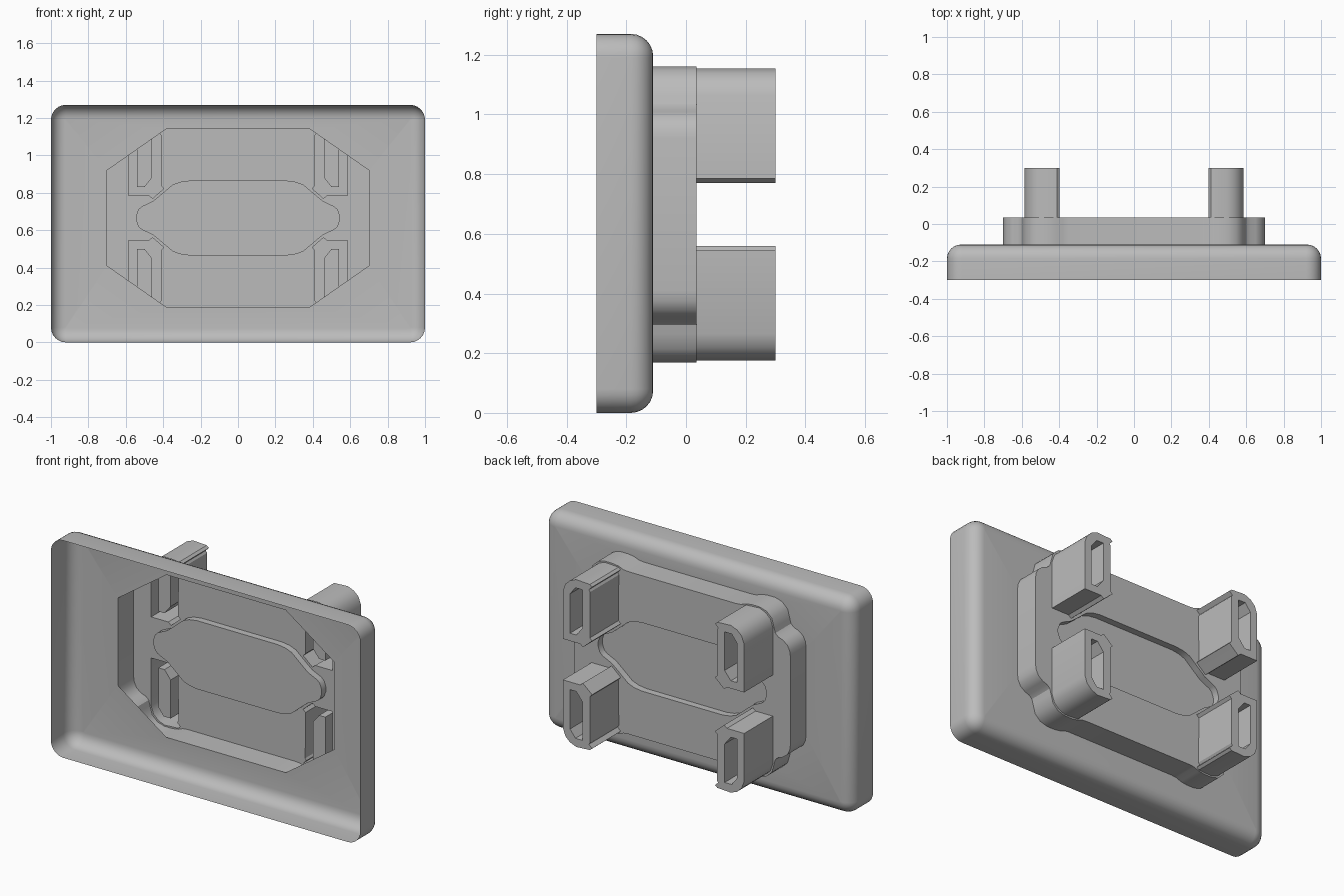
import bpy, bmesh, math

old = bpy.data.objects.get("Cube")
if old:
    bpy.data.objects.remove(old, do_unlink=True)

MID = 0.665          # height of the raised base's centre line
FRONT, PANEL, FLOOR, TIP = -0.30, -0.11, 0.035, 0.30

grey = bpy.data.materials.new("plain grey")
grey.use_nodes = True
colour = (0.5, 0.5, 0.5, 1)
grey.diffuse_color = colour
grey.node_tree.nodes["Principled BSDF"].inputs["Base Color"].default_value = colour


def ccw(pts):
    area = sum(a[0] * b[1] - b[0] * a[1] for a, b in zip(pts, pts[1:] + pts[:1]))
    return pts if area > 0 else pts[::-1]


def place(pts, sx=1, sz=1):
    """Mirror a quarter profile and lift it to the centre line."""
    return ccw([(sx * x, MID + sz * z) for x, z in pts])


def four_way(quarter):
    """Full outline from one quarter, listed from top centre to the side."""
    right = quarter + [(x, -z) for x, z in reversed(quarter)]
    return place(right + [(-x, z) for x, z in reversed(right)])


def rounded_rect(hx, hz, cz, r, steps=6):
    pts = []
    for k, (sx, sz) in enumerate([(1, 1), (-1, 1), (-1, -1), (1, -1)]):
        for i in range(steps + 1):
            a = math.pi / 2 * (k + i / steps)
            pts.append((sx * (hx - r) + r * math.cos(a), cz + sz * (hz - r) + r * math.sin(a)))
    return pts


def ring(bm, pts, y):
    return [bm.verts.new((x, y, z)) for x, z in pts]


def bridge(bm, a, b):
    n = len(a)
    for i in range(n):
        j = (i + 1) % n
        bm.faces.new((a[i], b[i], b[j], a[j]))


def fill(bm, *loops):
    """Flat panel facing the back; the first loop is its rim, the rest are holes."""
    edges = []
    for loop in loops:
        for a, b in zip(loop, loop[1:] + loop[:1]):
            edges.append(bm.edges.get((a, b)) or bm.edges.new((a, b)))
    made = bmesh.ops.triangle_fill(bm, use_beauty=True, edges=edges, normal=(0, 1, 0))
    for f in made["geom"]:
        if isinstance(f, bmesh.types.BMFace):
            f.normal_update()
            if f.normal.y < 0:
                f.normal_flip()


def finish(bm, name):
    mesh = bpy.data.meshes.new(name)
    bm.to_mesh(mesh)
    bm.free()
    mesh.materials.append(grey)
    obj = bpy.data.objects.new(name, mesh)
    bpy.context.collection.objects.link(obj)
    bpy.ops.object.select_all(action="DESELECT")
    obj.select_set(True)
    bpy.context.view_layer.objects.active = obj
    bpy.ops.object.shade_smooth_by_angle(angle=math.radians(32))


# Outlines, each as one quarter measured from the centre line
opening = four_way([(0.385, 0.475), (0.70, 0.255)])
base_outline = four_way([(0.35, 0.475), (0.38, 0.478), (0.41, 0.49), (0.45, 0.496), (0.50, 0.496),
                         (0.545, 0.483), (0.58, 0.45), (0.594, 0.40), (0.602, 0.37), (0.622, 0.352),
                         (0.65, 0.343), (0.68, 0.32), (0.695, 0.29), (0.70, 0.255)])
oval = four_way([(0.26, 0.20), (0.31, 0.193), (0.35, 0.178), (0.41, 0.127), (0.455, 0.09),
                 (0.515, 0.062), (0.533, 0.045), (0.545, 0.01)])
leg_outline = [(0.586, 0.12), (0.475, 0.12), (0.457, 0.105), (0.443, 0.117), (0.41, 0.146),
               (0.397, 0.157), (0.412, 0.172), (0.41, 0.44), (0.418, 0.452), (0.398, 0.472),
               (0.412, 0.484), (0.50, 0.489), (0.54, 0.473), (0.57, 0.445), (0.586, 0.40)]
slot = [(0.54, 0.165), (0.54, 0.395), (0.505, 0.44), (0.46, 0.44), (0.46, 0.215), (0.50, 0.165)]
SIDES = [(sx, sz) for sx in (1, -1) for sz in (1, -1)]

# Cover plate: thin shell, open at the front, rounded back rim
bm = bmesh.new()
radius, steps = 0.075, 6
last = ring(bm, rounded_rect(1, 0.635, 0.635, 0.08), FRONT)
for i in range(steps + 1):
    a = math.pi / 2 * i / steps
    inset = radius * (1 - math.cos(a))
    new = ring(bm, rounded_rect(1 - inset, 0.635 - inset, 0.635, 0.08 - inset),
               PANEL - radius + radius * math.sin(a))
    bridge(bm, last, new)
    last = new
fill(bm, last, ring(bm, opening, PANEL))
finish(bm, "cover_plate")

# Raised base with a sunken oval and openings into the legs
bm = bmesh.new()
foot = ring(bm, base_outline, PANEL)
rim = ring(bm, base_outline, FLOOR)
bridge(bm, foot, rim)
oval_rim = ring(bm, oval, FLOOR)
oval_floor = ring(bm, oval, -0.005)
bridge(bm, oval_rim, oval_floor)
fill(bm, oval_floor)
fill(bm, rim, oval_rim, *[ring(bm, place(leg_outline, *s), FLOOR) for s in SIDES])
finish(bm, "raised_base")

# Four hollow legs, each with a blind slot in its end
for sx, sz in SIDES:
    bm = bmesh.new()
    outer, inner = place(leg_outline, sx, sz), place(slot, sx, sz)
    end = ring(bm, outer, TIP)
    bridge(bm, ring(bm, outer, FLOOR), end)
    slot_rim, slot_floor = ring(bm, inner, TIP), ring(bm, inner, FLOOR)
    bridge(bm, slot_rim, slot_floor)
    fill(bm, slot_floor)
    fill(bm, end, slot_rim)
    finish(bm, f"{'upper' if sz > 0 else 'lower'}_{'left' if sx > 0 else 'right'}_leg")
